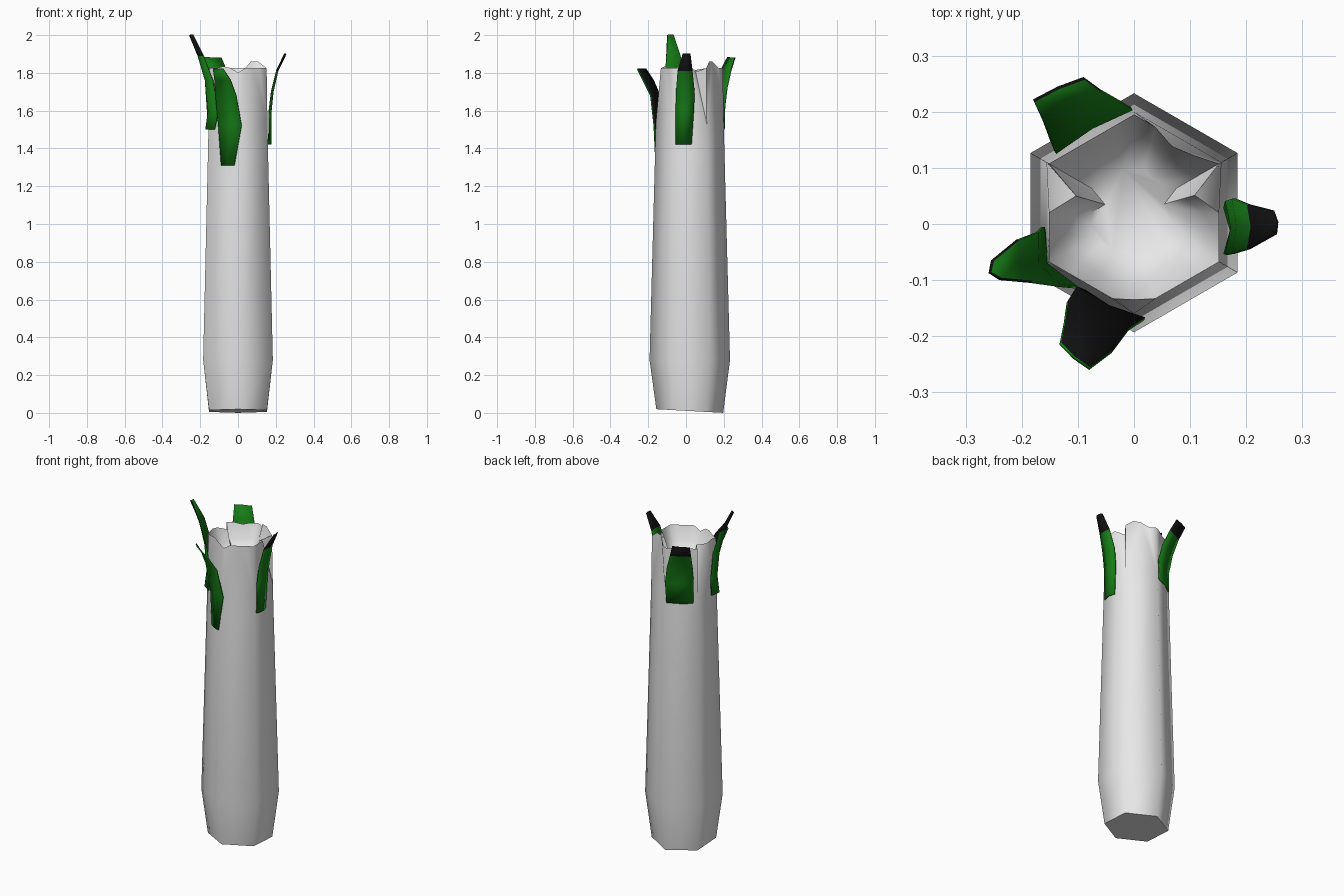
import bpy, bmesh, math
from mathutils import Vector

cube = bpy.data.objects.get("Cube")
if cube:
    bpy.data.objects.remove(cube, do_unlink=True)


def material(name, color):
    m = bpy.data.materials.new(name)
    m.use_nodes = True
    m.diffuse_color = (*color, 1)
    bsdf = next(n for n in m.node_tree.nodes if n.type == 'BSDF_PRINCIPLED')
    bsdf.inputs["Base Color"].default_value = (*color, 1)
    return m


PALE = material("pale_stalk", (0.8, 0.8, 0.8))
GREEN = material("leaf_green", (0.008, 0.2, 0.008))
BLACK = material("leaf_black", (0.005, 0.005, 0.005))


def finish(bm, name, mats, angle):
    mesh = bpy.data.meshes.new(name)
    bm.to_mesh(mesh)
    bm.free()
    obj = bpy.data.objects.new(name, mesh)
    bpy.context.collection.objects.link(obj)
    for m in mats:
        mesh.materials.append(m)
    bpy.ops.object.select_all(action='DESELECT')
    obj.select_set(True)
    bpy.context.view_layer.objects.active = obj
    bpy.ops.object.shade_smooth_by_angle(angle=math.radians(angle))
    return obj


CY = 0.02  # the stalk axis sits slightly behind the centre


def corner(k, r, z):
    a = math.radians(90 + 60 * k)
    return Vector((r * math.cos(a), CY + r * math.sin(a), z))


# Stalk: hexagonal tube with a torn rim and a hollow top
bm = bmesh.new()
rings = []
for r, z in ((0.177, 0.01), (0.213, 0.28), (0.183, 1.4), (0.18, 1.53)):
    ring = [corner(k, r, z) for k in range(6)]
    if z < 0.1:
        for p in ring:
            p.z -= 0.055 * (p.y - CY)
    rings.append([bm.verts.new(p) for p in ring])
bm.faces.new(rings[0][::-1])
for low, high in zip(rings, rings[1:]):
    for k in range(6):
        n = (k + 1) % 6
        bm.faces.new((low[k], low[n], high[n], high[k]))

# Torn rim: folds and peaks keyed by side and step along it
folds = {(1, 1): (0.05, 0.01), (4, 3): (0.045, 0.02), (3, 0): (0.02, 0.025),
         (5, 1): (0.01, -0.035), (5, 2): (0.015, -0.035), (0, 2): (0.0, 0.01),
         (1, 3): (0.0, -0.01), (2, 2): (0.0, -0.01)}
rim = []
for k in range(6):
    for i in range(4):
        p = corner(k, 0.175, 1.825).lerp(corner(k + 1, 0.175, 1.825), i / 4)
        inward, drop = folds.get((k, i), (0, 0))
        p -= Vector((p.x, p.y - CY, 0)).normalized() * inward
        p.z -= drop
        rim.append(bm.verts.new(p))
for k in range(6):
    a, b = rings[-1][k], rings[-1][(k + 1) % 6]
    t = [rim[(4 * k + i) % 24] for i in range(5)]
    for face in ((a, t[1], t[0]), (a, t[2], t[1]), (a, b, t[2]),
                 (b, t[3], t[2]), (b, t[4], t[3])):
        bm.faces.new(face)

# Hollow inside the rim
previous = rim
for scale, z in ((0.82, 1.74), (0.5, 1.68)):
    ring = [bm.verts.new((v.co.x * scale, CY + (v.co.y - CY) * scale, z)) for v in rim]
    for i in range(24):
        n = (i + 1) % 24
        bm.faces.new((previous[i], previous[n], ring[n], ring[i]))
    previous = ring
bm.faces.new(previous)
finish(bm, "stalk", [PALE], 65)


# Leaves: strips of three columns that peel outward
def leaf(name, rows, bulge, mats):
    bm = bmesh.new()
    grid = []
    for j, (ax, ay, bx, by, z) in enumerate(rows):
        a, b = Vector((ax, ay, z)), Vector((bx, by, z))
        out = Vector((b.y - a.y, a.x - b.x, 0)).normalized()
        mid = (a + b) / 2 + out * bulge * (1 - 0.15 * j)
        grid.append([bm.verts.new(p) for p in (a, mid, b)])
    for j in range(len(grid) - 1):
        for i in range(2):
            f = bm.faces.new((grid[j][i], grid[j][i + 1], grid[j + 1][i + 1], grid[j + 1][i]))
            f.material_index = 2 if j == len(grid) - 2 else 0
    obj = finish(bm, name, mats, 50)
    thick = obj.modifiers.new("thickness", 'SOLIDIFY')
    thick.thickness = 0.006
    thick.offset = -1
    thick.material_offset = 1


# Slots: outer base, inner base, outer tip, inner tip
leaf("front_leaf", [(-0.09, -0.122, -0.02, -0.162, 1.31),
                    (-0.105, -0.116, 0.018, -0.172, 1.52),
                    (-0.12, -0.14, -0.01, -0.19, 1.68),
                    (-0.125, -0.175, -0.04, -0.23, 1.76),
                    (-0.133, -0.215, -0.08, -0.26, 1.82)], 0.008,
     [GREEN, BLACK, GREEN, BLACK])
leaf("left_side_leaf", [(0.165, -0.055, 0.165, 0.03, 1.42),
                        (0.168, -0.055, 0.168, 0.042, 1.6),
                        (0.18, -0.053, 0.18, 0.046, 1.7),
                        (0.207, -0.045, 0.207, 0.035, 1.81),
                        (0.255, -0.018, 0.25, 0.024, 1.9)], 0.012,
     [GREEN, GREEN, BLACK, BLACK])
leaf("back_leaf", [(-0.012, 0.205, -0.14, 0.131, 1.5),
                   (-0.005, 0.208, -0.142, 0.13, 1.62),
                   (-0.025, 0.22, -0.15, 0.15, 1.72),
                   (-0.06, 0.24, -0.163, 0.185, 1.81),
                   (-0.09, 0.262, -0.18, 0.222, 1.88)], 0.008,
     [GREEN, GREEN, BLACK, GREEN])
leaf("right_side_leaf", [(-0.163, -0.015, -0.125, -0.105, 1.5),
                         (-0.165, -0.005, -0.105, -0.115, 1.6),
                         (-0.175, -0.015, -0.135, -0.112, 1.76),
                         (-0.21, -0.028, -0.185, -0.105, 1.89),
                         (-0.255, -0.065, -0.24, -0.1, 2.0)], 0.032,
     [GREEN, GREEN, BLACK, GREEN])
